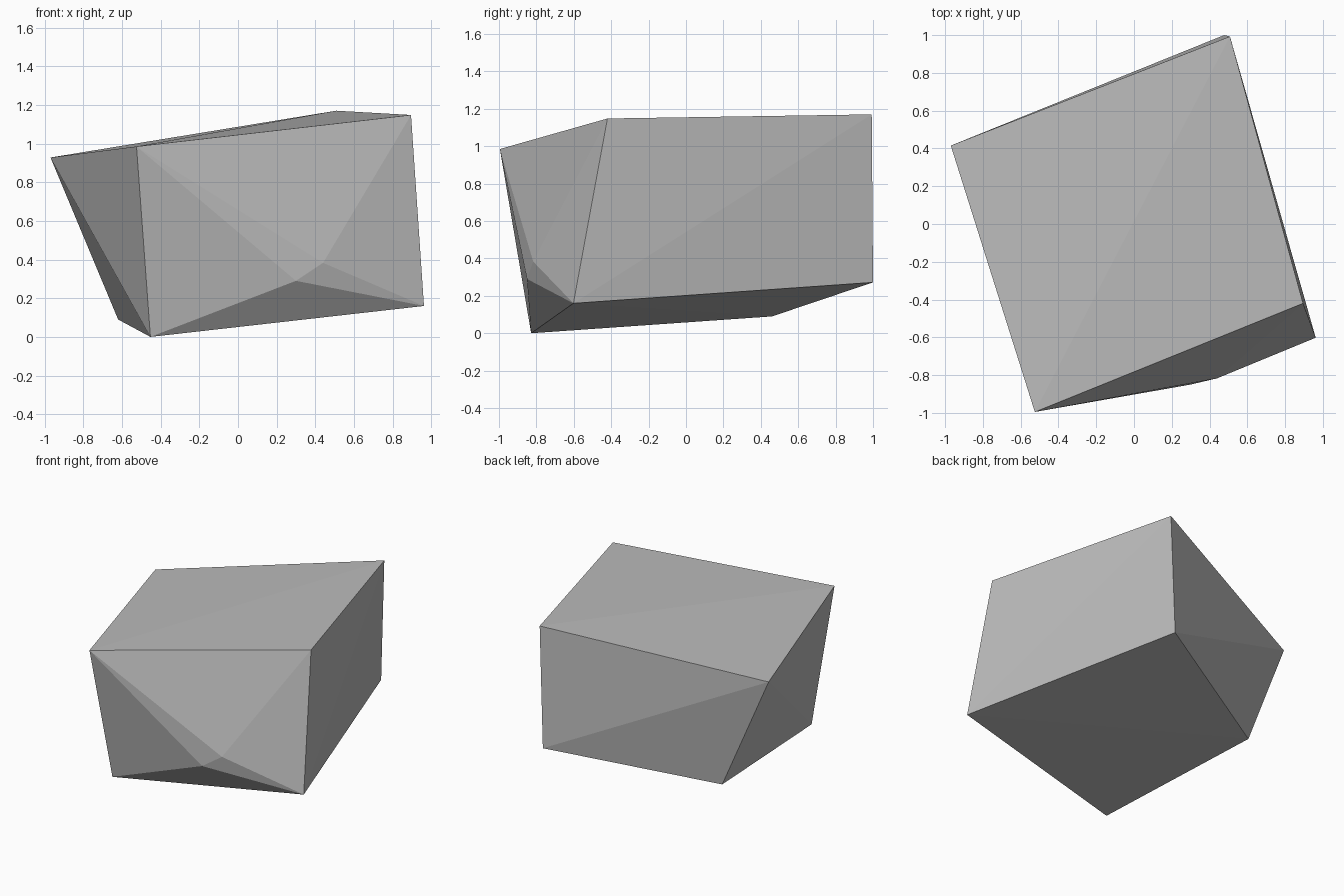
import bpy
import bmesh

# Remove the default cube
cube = bpy.data.objects.get("Cube")
if cube:
    bpy.data.objects.remove(cube, do_unlink=True)


def make_material(name, color):
    mat = bpy.data.materials.new(name)
    mat.use_nodes = True
    mat.diffuse_color = color
    mat.node_tree.nodes["Principled BSDF"].inputs["Base Color"].default_value = color
    return mat


def make_hull(name, points, mat):
    """Faceted solid wrapped tightly around its corner points."""
    bm = bmesh.new()
    for p in points:
        bm.verts.new(p)
    bmesh.ops.convex_hull(bm, input=bm.verts)
    bmesh.ops.recalc_face_normals(bm, faces=bm.faces)
    mesh = bpy.data.meshes.new(name)
    bm.to_mesh(mesh)
    bm.free()
    mesh.materials.append(mat)
    obj = bpy.data.objects.new(name, mesh)
    bpy.context.scene.collection.objects.link(obj)
    return obj


# Corners of the skewed top, the tilted base and the chipped front
top_corners = [(-0.97, 0.415, 0.928), (-0.525, -0.995, 0.985),
               (0.895, -0.42, 1.148), (0.508, 0.993, 1.17)]
base_corners = [(-0.453, -0.828, 0), (0.962, -0.602, 0.16),
                (0.477, 1, 0.272), (-0.62, 0.46, 0.09)]
front_chip = [(0.3, -0.85, 0.29), (0.44, -0.817, 0.383)]

stone_grey = make_material("stone grey", (0.5, 0.5, 0.5, 1))
make_hull("boulder", top_corners + base_corners + front_chip, stone_grey)
